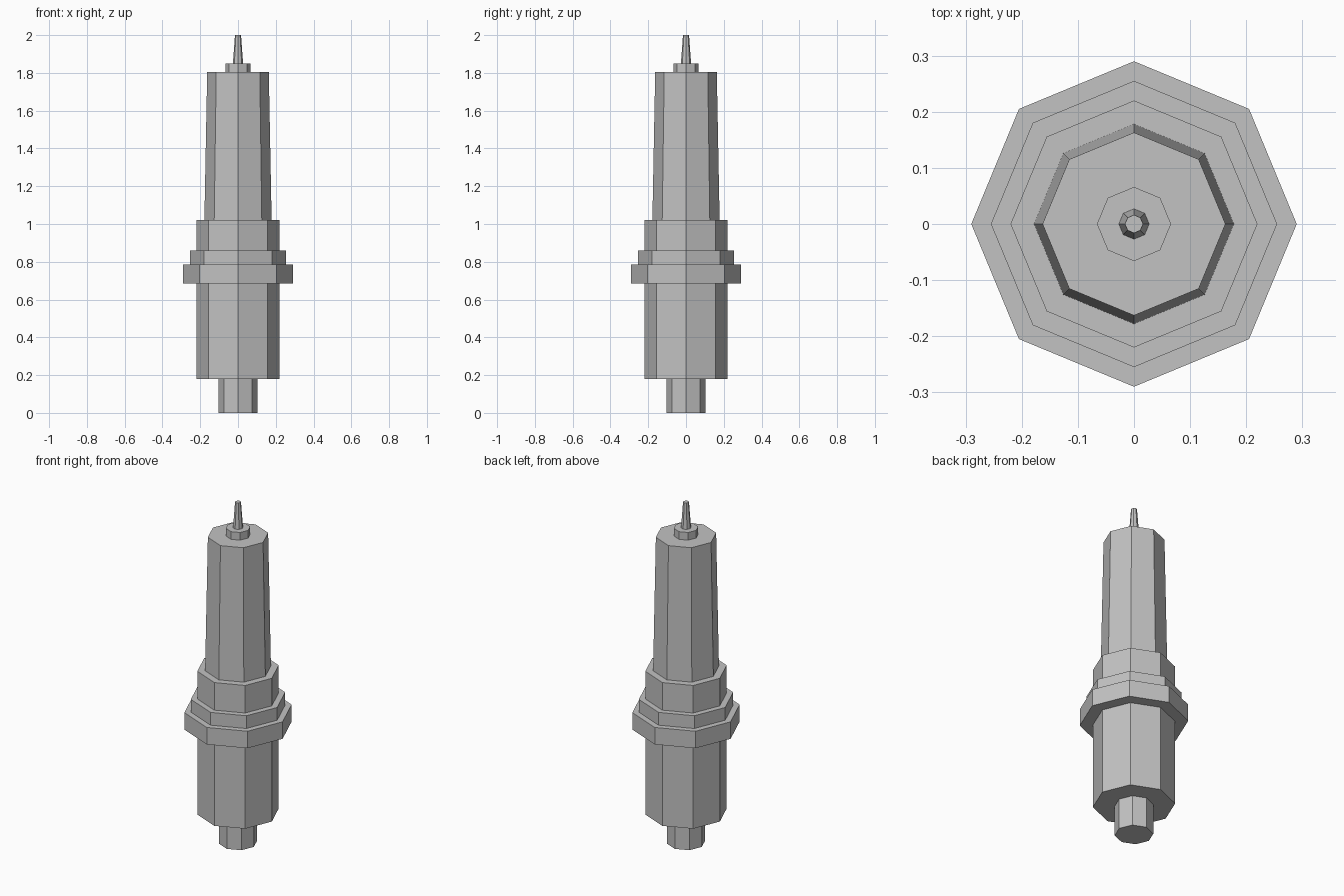
import bpy
import bmesh

default_cube = bpy.data.objects.get("Cube")
if default_cube:
    bpy.data.objects.remove(default_cube, do_unlink=True)

# Single flat grey for the whole plug
GREY = (0.54, 0.54, 0.54, 1.0)
grey = bpy.data.materials.new("plain_grey")
grey.use_nodes = True
grey.diffuse_color = GREY
for node in grey.node_tree.nodes:
    if node.type == "BSDF_PRINCIPLED":
        node.inputs["Base Color"].default_value = GREY


def octagon_section(name, z_low, z_high, r_low, r_high=None):
    """Eight-sided capped section with corners on the x and y axes."""
    bm = bmesh.new()
    bmesh.ops.create_cone(bm, cap_ends=True, segments=8, radius1=r_low,
                          radius2=r_high or r_low, depth=z_high - z_low)
    bmesh.ops.translate(bm, verts=bm.verts, vec=(0, 0, (z_low + z_high) / 2))
    mesh = bpy.data.meshes.new(name)
    bm.to_mesh(mesh)
    bm.free()
    mesh.materials.append(grey)
    obj = bpy.data.objects.new(name, mesh)
    bpy.context.collection.objects.link(obj)
    return obj


# Lower terminal and body
octagon_section("bottom_terminal", 0, 0.18, 0.103)
octagon_section("lower_body", 0.18, 0.685, 0.22)

# Stepped flange rings
octagon_section("wide_flange", 0.685, 0.785, 0.29)
octagon_section("middle_flange", 0.785, 0.86, 0.255)
octagon_section("upper_collar", 0.86, 1.022, 0.22)

# Tapered insulator, small collar and tip
octagon_section("tapered_insulator", 1.022, 1.805, 0.178, 0.163)
octagon_section("tip_collar", 1.805, 1.85, 0.066)
octagon_section("electrode_tip", 1.85, 2.0, 0.027, 0.016)
